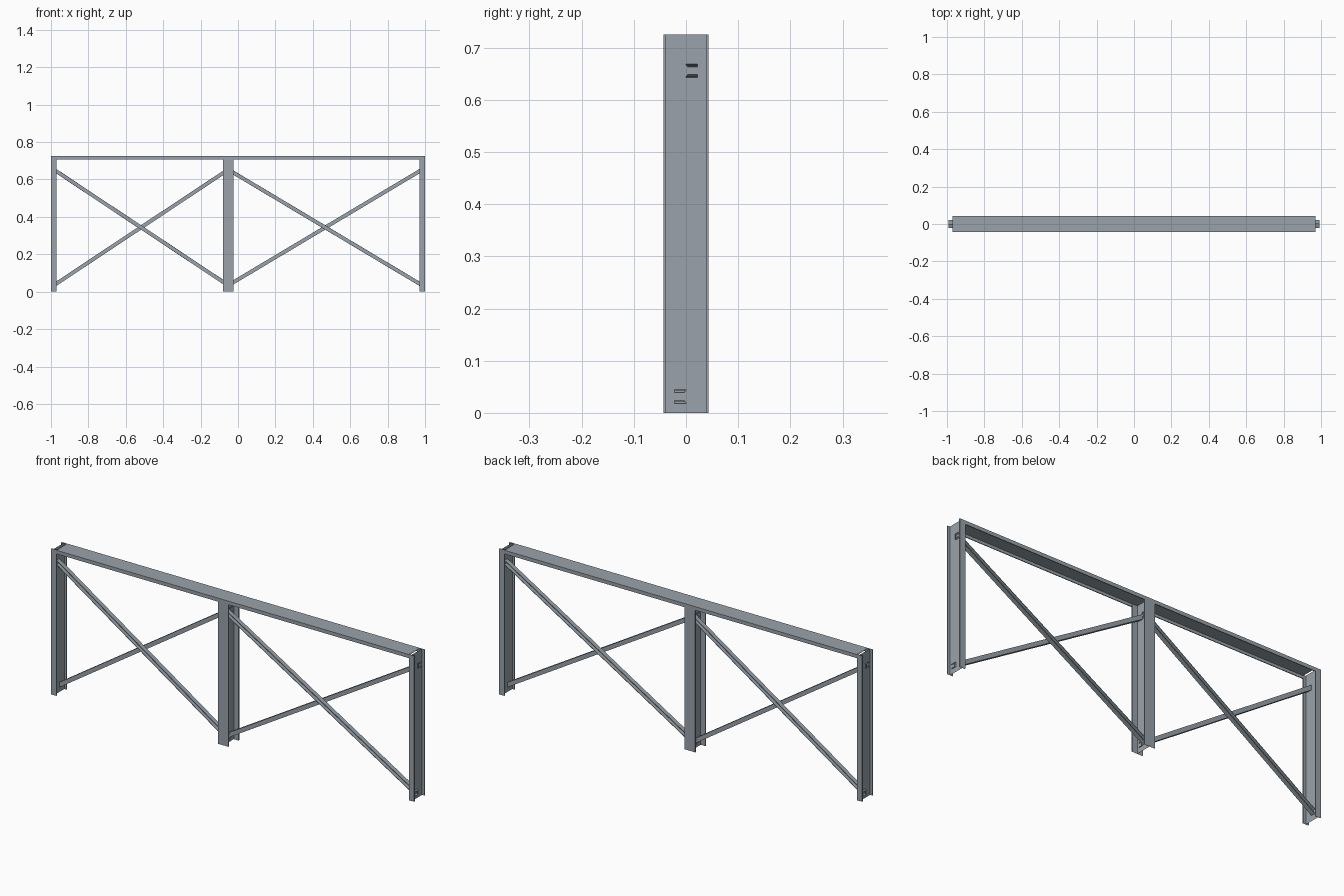
import bpy
import bmesh
from mathutils import Vector

if "Cube" in bpy.data.objects:
    bpy.data.objects.remove(bpy.data.objects["Cube"])

steel = bpy.data.materials.new("blue_grey_steel")
steel.diffuse_color = (0.32, 0.365, 0.405, 1)
steel.use_nodes = True
steel.node_tree.nodes["Principled BSDF"].inputs["Base Color"].default_value = steel.diffuse_color

HEIGHT = 0.725
HALF_Y = 0.043
POST_X = 0.985      # centre of the end posts
MID_X = -0.052      # centre of the middle post


def extrude(name, profile, offset):
    """Rolled section: open-ended extrusion of a closed 3D outline."""
    pts, off = [Vector(p) for p in profile], Vector(offset)
    area = Vector()
    for a, b in zip(pts, pts[1:] + pts[:1]):
        area += a.cross(b)
    if area.dot(off) < 0:
        pts.reverse()
    bm = bmesh.new()
    lo = [bm.verts.new(p) for p in pts]
    hi = [bm.verts.new(p + off) for p in pts]
    n = len(pts)
    for i in range(n):
        j = (i + 1) % n
        bm.faces.new((lo[i], lo[j], hi[j], hi[i]))
    mesh = bpy.data.meshes.new(name)
    bm.to_mesh(mesh)
    bm.free()
    mesh.materials.append(steel)
    obj = bpy.data.objects.new(name, mesh)
    bpy.context.collection.objects.link(obj)
    return obj


def i_section(w, h, tf, tw):
    """I outline, half width w, half depth h, flange and half web thickness."""
    half = [(w, -h), (w, -h + tf), (tw, -h + tf), (tw, h - tf), (w, h - tf), (w, h)]
    return half + [(-x, y) for x, y in reversed(half)]


def channel(depth, half, t):
    """C outline: web at 0, flanges running to depth."""
    return [(0, -half), (depth, -half), (depth, -half + t), (t, -half + t),
            (t, half - t), (depth, half - t), (depth, half), (0, half)]


# Upright I-section posts
for name, cx, w in (("left_post", -POST_X, 0.0148),
                    ("middle_post", MID_X, 0.029),
                    ("right_post", POST_X, 0.0148)):
    extrude(name, [(cx + x, y, 0) for x, y in i_section(w, HALF_Y, 0.005, 0.002)],
            (0, 0, HEIGHT))

# Top channel, open downwards
extrude("top_beam", [(-0.97, y, HEIGHT - d) for d, y in channel(0.018, HALF_Y, 0.004)],
        (1.94, 0, 0))

# Crossed channel braces, back to back, poking through the post webs
POKE = 0.007
for bay, xa, xb in (("left", -POST_X, MID_X), ("right", MID_X, POST_X)):
    for kind, side, za, zb in (("rising", 1, 0.034, 0.653), ("falling", -1, 0.653, 0.034)):
        slope = (zb - za) / (xb - xa)
        half = 0.0102 * (1 + slope * slope) ** 0.5
        outline = [(xa - POKE, side * d, za - POKE * slope + z)
                   for d, z in channel(0.022, half, 0.003)]
        length = xb - xa + 2 * POKE
        extrude(bay + "_" + kind + "_brace", outline, (length, 0, length * slope))
